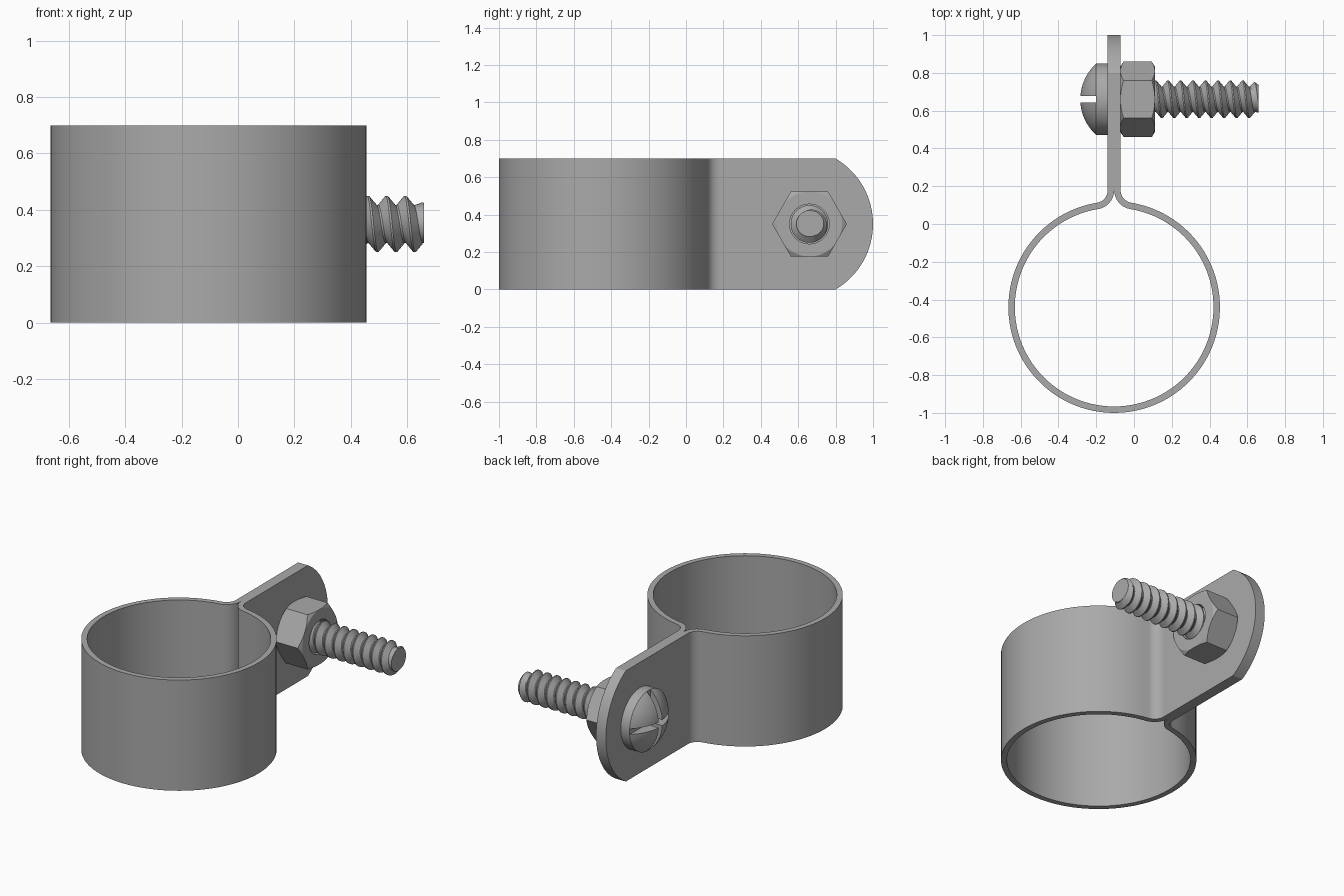
import bpy, bmesh, math
from math import sin, cos, pi, sqrt
from mathutils import Matrix, Vector

if "Cube" in bpy.data.objects:
    bpy.data.objects.remove(bpy.data.objects["Cube"])

XC, YC, HEIGHT = -0.105, -0.44, 0.70      # band centre and height
R_OUT, THICK, BEND = 0.56, 0.034, 0.067   # band radius, strip thickness, bend radius
BOLT_Y, BOLT_Z = 0.66, 0.35               # bolt axis
TAB_L, TAB_R = XC - THICK, XC + THICK

steel = bpy.data.materials.new("grey_steel")
steel.use_nodes = True
GREY = (0.40, 0.40, 0.40, 1)
steel.diffuse_color = GREY
steel.node_tree.nodes["Principled BSDF"].inputs["Base Color"].default_value = GREY


def finish(name, bm, offset=(0, 0, 0), angle=30):
    bmesh.ops.remove_doubles(bm, verts=bm.verts, dist=1e-5)
    bmesh.ops.recalc_face_normals(bm, faces=bm.faces)
    mesh = bpy.data.meshes.new(name)
    bm.to_mesh(mesh)
    bm.free()
    obj = bpy.data.objects.new(name, mesh)
    obj.location = offset
    bpy.context.collection.objects.link(obj)
    mesh.materials.append(steel)
    smooth(obj, angle)
    return obj


def smooth(obj, angle=30):
    bpy.ops.object.select_all(action="DESELECT")
    obj.select_set(True)
    bpy.context.view_layer.objects.active = obj
    bpy.ops.object.shade_smooth_by_angle(angle=math.radians(angle))


def lathe(profile, closed=False, steps=64):
    """Turn (x, radius) points about the x axis."""
    bm = bmesh.new()
    rings = [[bm.verts.new((x, r * cos(2 * pi * i / steps), r * sin(2 * pi * i / steps)))
              for i in range(steps)] for x, r in profile]
    pairs = list(zip(rings, rings[1:]))
    if closed:
        pairs.append((rings[-1], rings[0]))
    for a, b in pairs:
        for i in range(steps):
            j = (i + 1) % steps
            bm.faces.new((a[i], a[j], b[j], b[i]))
    if not closed:
        bm.faces.new(rings[0])
        bm.faces.new(rings[-1])
    return bm


def boolean(obj, cutter, operation):
    mod = obj.modifiers.new("cut", "BOOLEAN")
    mod.object, mod.operation, mod.solver = cutter, operation, "EXACT"
    bpy.context.view_layer.update()
    result = bpy.data.meshes.new_from_object(
        obj.evaluated_get(bpy.context.evaluated_depsgraph_get()))
    obj.modifiers.clear()
    obj.data = result
    bpy.data.objects.remove(cutter)


# Round band with flared bends leading into the tab
bend_x = THICK + BEND
bend_y = sqrt((R_OUT + BEND) ** 2 - bend_x ** 2)
lean = math.atan2(bend_x, bend_y)
half = []                                   # outer and inner points, right half
for i in range(9):
    a = pi + (pi / 2 - lean) * i / 8
    half.append([Vector((bend_x + r * cos(a), bend_y + r * sin(a)))
                 for r in (BEND, BEND + THICK)])
for i in range(1, 49):
    a = lean + (pi - lean) * i / 48
    half.append([Vector((r * sin(a), r * cos(a))) for r in (R_OUT, R_OUT - THICK)])
strip = half + [[Vector((-p.x, p.y)) for p in pair] for pair in reversed(half[:-1])]
bm = bmesh.new()
for (o1, i1), (o2, i2) in zip(strip, strip[1:]):
    lo = [bm.verts.new((p.x, p.y, 0)) for p in (o1, o2, i2, i1)]
    hi = [bm.verts.new((p.x, p.y, HEIGHT)) for p in (o1, o2, i2, i1)]
    bm.faces.new(lo)
    bm.faces.new(hi)
    bm.faces.new((lo[0], lo[1], hi[1], hi[0]))
    bm.faces.new((lo[2], lo[3], hi[3], hi[2]))
finish("clamp_band", bm, (XC, YC, 0))

# Clamping tab with an arched end
arc_r = 0.406
spread = math.asin(HEIGHT / 2 / arc_r)
outline = [(YC + bend_y, HEIGHT), (YC + bend_y, 0)]
for i in range(33):
    a = spread * (i / 16 - 1)
    outline.append((1 - arc_r + arc_r * cos(a), HEIGHT / 2 + arc_r * sin(a)))
bm = bmesh.new()
face = bm.faces.new([bm.verts.new((TAB_L, y, z)) for y, z in outline])
ext = bmesh.ops.extrude_face_region(bm, geom=[face])
bmesh.ops.translate(bm, vec=(TAB_R - TAB_L, 0, 0),
                    verts=[v for v in ext["geom"] if isinstance(v, bmesh.types.BMVert)])
finish("clamp_tab", bm)

# Domed screw head with crossed slots
HEAD_R, RIM, TIP = 0.19, -0.20, -0.285
rise = RIM - TIP
dome_r = (HEAD_R ** 2 + rise ** 2) / (2 * rise)
sweep = math.asin(HEAD_R / dome_r)
profile = [(TAB_L, HEAD_R)]
for i in range(12):
    a = sweep * (1 - i / 12)
    profile.append((TIP + dome_r * (1 - cos(a)), dome_r * sin(a)))
head = finish("screw_head", lathe(profile), (0, BOLT_Y, BOLT_Z))
for size in ((0.2, 0.036, 0.5), (0.2, 0.5, 0.036)):
    bm = bmesh.new()
    bmesh.ops.create_cube(bm, size=1, matrix=Matrix.Diagonal((*size, 1)))
    boolean(head, finish("slot_cutter", bm, (RIM - 0.1, BOLT_Y, BOLT_Z)), "DIFFERENCE")
smooth(head, 25)

# Hexagonal nut: a prism trimmed by a chamfered collar
NUT_END = 0.11
nut = finish("hex_nut", lathe([(TAB_R, 0.2), (NUT_END, 0.2)], steps=6), (0, BOLT_Y, BOLT_Z))
collar = lathe([(TAB_R, 0.106), (TAB_R, 0.174), (TAB_R + 0.022, 0.21),
                (NUT_END - 0.022, 0.21), (NUT_END, 0.174), (NUT_END, 0.106)], closed=True)
boolean(nut, finish("collar_cutter", collar, (0, BOLT_Y, BOLT_Z)), "INTERSECT")
smooth(nut, 20)

# Threaded shank: helical crests and roots, cut square at the end
START, END, PITCH, CREST, ROOT = -0.12, 0.66, 0.066, 0.10, 0.068
STEPS, TURNS = 40, 14
bm = bmesh.new()
shape = ((0, ROOT), (0.1, ROOT), (0.5, CREST), (0.6, CREST))
rows = []
for s in range(STEPS * TURNS + 1):
    a = 2 * pi * s / STEPS
    row = []
    for f, r in shape + ((1, ROOT),):
        x = START + PITCH * (s / STEPS + f - 1)
        r = min(r, 0.072 + max(0, END - x))
        row.append(bm.verts.new((x, r * cos(a), r * sin(a))))
    rows.append(row)
for a, b in zip(rows, rows[1:]):
    for k in range(len(shape)):
        bm.faces.new((a[k], a[k + 1], b[k + 1], b[k]))
bmesh.ops.remove_doubles(bm, verts=bm.verts, dist=1e-5)
for x, side in ((START, -1), (END, 1)):
    cut = bmesh.ops.bisect_plane(bm, geom=bm.verts[:] + bm.edges[:] + bm.faces[:], dist=1e-6,
                                 plane_co=(x, 0, 0), plane_no=(side, 0, 0), clear_outer=True)
    rim = [e for e in cut["geom_cut"] if isinstance(e, bmesh.types.BMEdge)]
    bmesh.ops.contextual_create(bm, geom=rim)
finish("threaded_shank", bm, (0, BOLT_Y, BOLT_Z))
